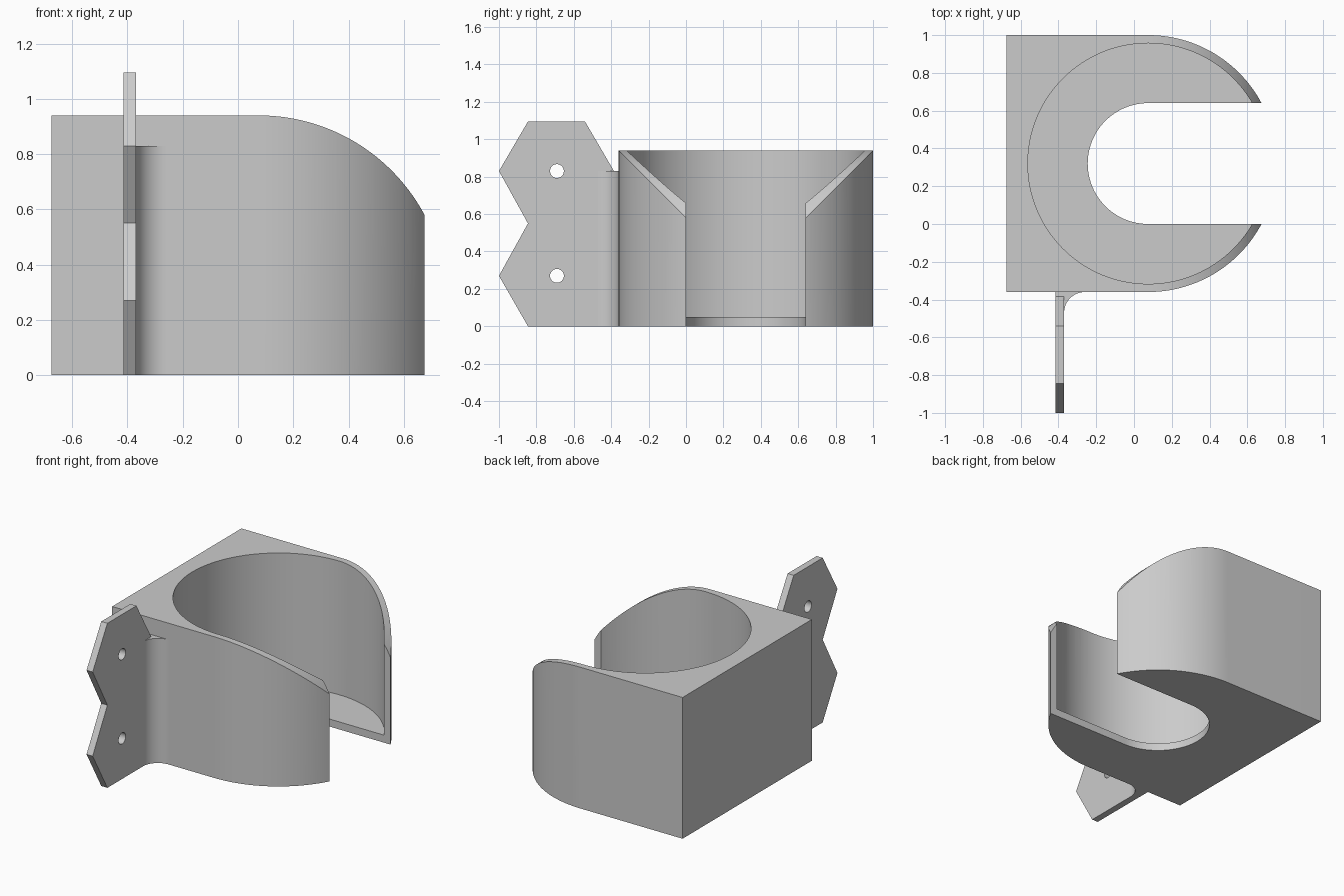
import bpy, bmesh
from math import sin, cos, pi, radians, acos
from mathutils import Vector

cube = bpy.data.objects.get("Cube")
if cube:
    bpy.data.objects.remove(cube, do_unlink=True)

grey = bpy.data.materials.new("light grey")
grey.use_nodes = True
colour = (0.6, 0.6, 0.6, 1)
grey.diffuse_color = colour
grey.node_tree.nodes["Principled BSDF"].inputs["Base Color"].default_value = colour

CX, CY = 0.075, 0.32      # centre of the round holder
R, BORE, SLOT = 0.68, 0.637, 0.32
TOP, FLOOR = 0.94, 0.05


def arc(cx, cy, r, a, b, n=48):
    """Points along an arc from angle a to angle b, in radians."""
    return [(cx + r * cos(a + (b - a) * i / n), cy + r * sin(a + (b - a) * i / n))
            for i in range(n + 1)]


def prism(name, points, axis, low, high):
    """Extrude a flat outline along an axis; the outline uses the other two axes."""
    place = {"x": lambda p, d: (d, p[0], p[1]),
             "y": lambda p, d: (p[0], d, p[1]),
             "z": lambda p, d: (p[0], p[1], d)}[axis]
    bm = bmesh.new()
    face = bm.faces.new([bm.verts.new(place(p, low)) for p in points])
    grown = bmesh.ops.extrude_face_region(bm, geom=[face])
    verts = [g for g in grown["geom"] if isinstance(g, bmesh.types.BMVert)]
    bmesh.ops.translate(bm, verts=verts, vec=Vector(place((0, 0), high - low)))
    bmesh.ops.recalc_face_normals(bm, faces=bm.faces)
    mesh = bpy.data.meshes.new(name)
    bm.to_mesh(mesh)
    bm.free()
    mesh.materials.append(grey)
    obj = bpy.data.objects.new(name, mesh)
    bpy.context.collection.objects.link(obj)
    return obj


def activate(obj):
    bpy.ops.object.select_all(action='DESELECT')
    obj.select_set(True)
    bpy.context.view_layer.objects.active = obj


def boolean(obj, cutter, operation='DIFFERENCE'):
    cutter.hide_render = True
    mod = obj.modifiers.new("cut", 'BOOLEAN')
    mod.operation, mod.object, mod.solver = operation, cutter, 'EXACT'
    activate(obj)
    bpy.ops.object.modifier_apply(modifier=mod.name)
    bpy.data.objects.remove(cutter, do_unlink=True)


def smooth(obj):
    activate(obj)
    bpy.ops.object.shade_smooth_by_angle(angle=radians(25))


# Holder: square back and round front, with a curved drop along the top
plan = [(-0.675, CY + R), (-0.675, CY - R)] + arc(CX, CY, R, -pi / 2, pi / 2, 96)
holder = prism("holder_body", plan, "z", -0.1, 1.1)
side = [(-0.8, 0), (0.74, 0)] + arc(CX, TOP - R, R, acos((0.74 - CX) / R), pi / 2) + [(-0.8, TOP)]
boolean(holder, prism("side_outline", side, "y", -0.6, 1.2), 'INTERSECT')

# Round bore above the floor, and the slot open to the front of the ring
boolean(holder, prism("bore", arc(CX, CY, BORE, 0, 2 * pi, 128)[:-1], "z", FLOOR, 1.3))
slot = arc(CX, CY, SLOT, pi / 2, 3 * pi / 2) + [(1, CY - SLOT), (1, CY + SLOT)]
boolean(holder, prism("slot", slot, "z", -0.2, 1.3))
smooth(holder)

# Mounting plate: two stacked hexagon ends with a screw hole in each
outline = [(-0.36, 0), (-0.845, 0), (-1, 0.27), (-0.845, 0.55), (-1, 0.83),
           (-0.845, 1.095), (-0.54, 1.095), (-0.385, 0.83), (-0.36, 0.83)]
plate = prism("mounting_plate", outline, "x", -0.415, -0.37)
for z in (0.27, 0.83):
    boolean(plate, prism("screw_hole", arc(-0.69, z, 0.037, 0, 2 * pi, 32)[:-1], "x", -0.6, -0.2))
smooth(plate)

# Rounded inside corner between plate and holder
F = 0.11
corner = [(-0.37, -0.36)] + arc(-0.37 + F, -0.36 - F, F, pi / 2, pi, 16)
fillet = prism("corner_fillet", corner, "z", 0, 0.83)
smooth(fillet)
